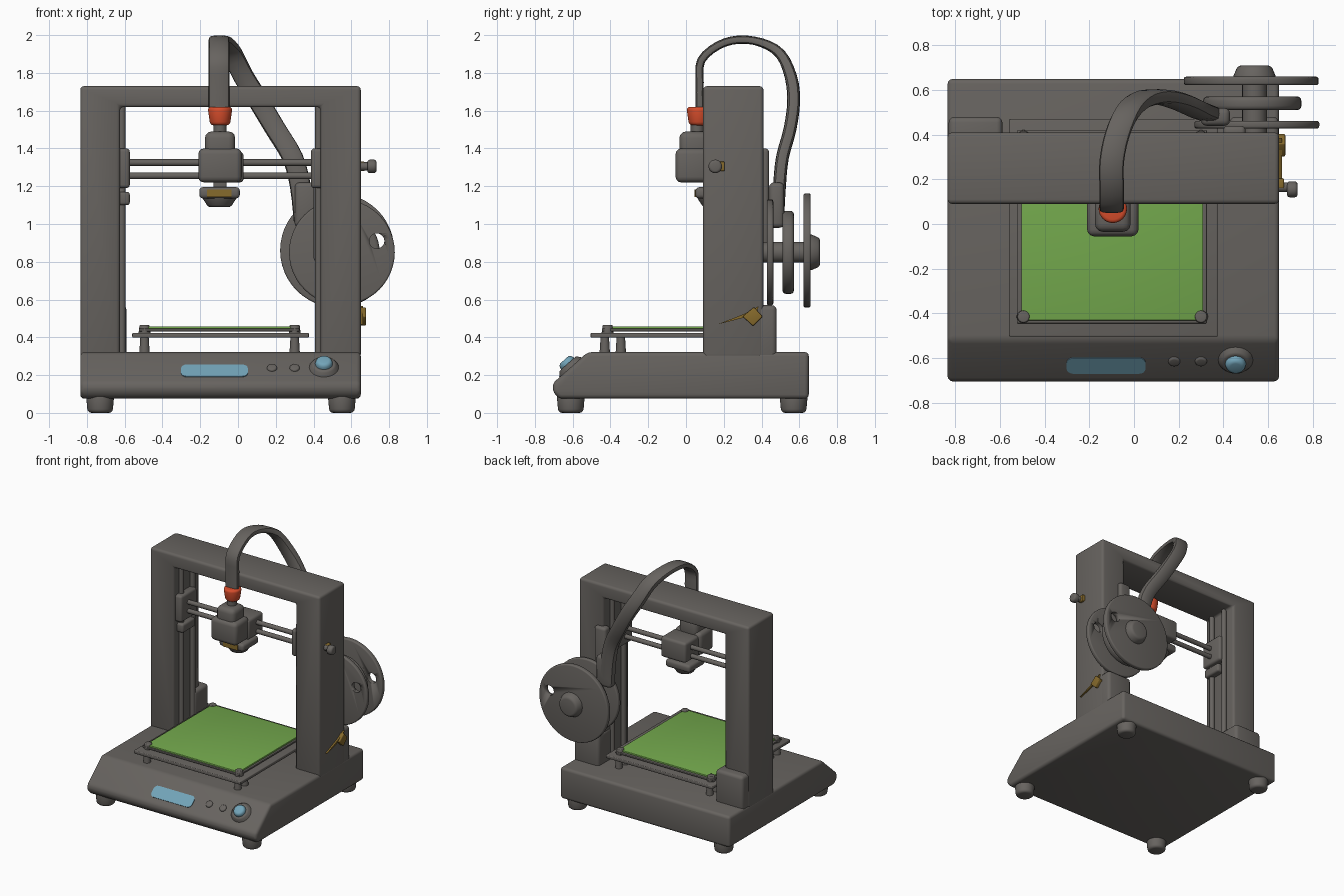
import bpy, bmesh, math
from mathutils import Vector, Matrix

if "Cube" in bpy.data.objects:
    bpy.data.objects.remove(bpy.data.objects["Cube"])


def material(name, rgb):
    m = bpy.data.materials.new(name)
    m.diffuse_color = (*rgb, 1)
    m.use_nodes = True
    m.node_tree.nodes["Principled BSDF"].inputs["Base Color"].default_value = m.diffuse_color
    return m


GRAY = material("warm gray", (0.135, 0.125, 0.115))
GREEN = material("bed green", (0.175, 0.40, 0.075))
BLUE = material("panel blue", (0.17, 0.37, 0.48))
RED = material("coupling red", (0.68, 0.075, 0.025))
GOLD = material("brass", (0.24, 0.145, 0.025))


def finish(name, bm, mat, bev=0.0, seg=3):
    bmesh.ops.recalc_face_normals(bm, faces=bm.faces)
    if bev:
        edges = [e for e in bm.edges if len(e.link_faces) == 2 and e.calc_face_angle() > 0.45]
        bmesh.ops.bevel(bm, geom=edges, offset=bev, segments=seg, profile=0.5,
                        affect='EDGES', clamp_overlap=True)
    me = bpy.data.meshes.new(name)
    bm.to_mesh(me)
    bm.free()
    me.materials.append(mat)
    ob = bpy.data.objects.new(name, me)
    bpy.context.collection.objects.link(ob)
    return ob


def box(name, x, y, z, mat=GRAY, bev=0.01):
    bm = bmesh.new()
    bmesh.ops.create_cube(bm, size=1)
    for v in bm.verts:
        v.co = [a[0] + (c + 0.5) * (a[1] - a[0]) for c, a in zip(v.co, (x, y, z))]
    return finish(name, bm, mat, bev)


def prism(name, pts, depth, mat=GRAY, bev=0.0):
    """Extrude a closed outline of 3D points along a depth vector."""
    bm = bmesh.new()
    f = bm.faces.new([bm.verts.new(p) for p in pts])
    top = bmesh.ops.extrude_face_region(bm, geom=[f])['geom']
    bmesh.ops.translate(bm, vec=depth, verts=[g for g in top if isinstance(g, bmesh.types.BMVert)])
    return finish(name, bm, mat, bev)


def rod(name, a, b, r, r2=None, mat=GRAY, bev=0.0, sides=32):
    a, b = Vector(a), Vector(b)
    bm = bmesh.new()
    rot = (b - a).to_track_quat('Z', 'Y').to_matrix().to_4x4()
    bmesh.ops.create_cone(bm, cap_ends=True, segments=sides, radius1=r, radius2=r if r2 is None else r2,
                          depth=(b - a).length, matrix=Matrix.Translation((a + b) / 2) @ rot)
    return finish(name, bm, mat, bev)


# base with sloped control face, and feet
side = [(-.67, .075), (-.705, .11), (-.705, .157), (-.52, .322), (.65, .322), (.65, .075)]
prism("base", [(-.835, y, z) for y, z in side], (1.485, 0, 0), bev=0.022)
for i, (x, y) in enumerate([(-.73, -.61), (.55, -.61), (-.73, .57), (.55, .57)]):
    rod(f"foot_{i}", (x, y, 0), (x, y, .1), .066, .075, bev=0.02)

# gantry frame: two columns and the top beam as one arch
arch = [(-.835, .29), (-.835, 1.73), (.65, 1.73), (.65, .29),
        (.437, .29), (.437, 1.62), (-.625, 1.62), (-.625, .29)]
prism("gantry_frame", [(x, .09, z) for x, z in arch], (0, .32, 0), bev=0.02)
box("left_column_brace", (-.83, -.59), (.3, .48), (.28, .57), bev=0.025)
box("right_column_brace", (.43, .648), (.3, .48), (.28, .57), bev=0.025)

# vertical guide rods and axis end blocks
for tag, x, s in (("left", -.615, 1), ("right", .428, -1)):
    for j, y in enumerate((.17, .31)):
        rod(f"{tag}_guide_rod_{j}", (x, y, .3), (x, y, 1.65), .02, sides=16)
    xs = sorted((x - s * .03, x + s * .042))
    box(f"{tag}_end_block", xs, (.11, .31), (1.19, 1.40), bev=0.018)
    if s > 0:
        box("left_motor_clamp", xs, (.13, .29), (1.10, 1.17), bev=0.015)
for j, z in enumerate((1.325, 1.255)):
    rod(f"cross_rod_{j}", (-.6, .2, z), (.41, .2, z), .018, sides=16)

# print head carriage
box("carriage_front", (-.21, .02), (-.055, .12), (1.22, 1.40), bev=0.03)
box("carriage_cap", (-.175, -.015), (-.035, .12), (1.34, 1.49), bev=0.035)
box("carriage_back", (-.19, .03), (.09, .28), (1.22, 1.38), bev=0.02)
rod("carriage_neck", (-.095, .06, 1.46), (-.095, .06, 1.55), .035)
rod("cable_coupling", (-.095, .068, 1.522), (-.095, .068, 1.62), .052, .066, RED, bev=0.018)

# nozzle
box("nozzle_mount", (-.13, -.06), (.09, .2), (1.17, 1.24), bev=0.01)
box("nozzle_body", (-.205, .01), (.05, .25), (1.135, 1.195), bev=0.02)
rod("nozzle_tip", (-.098, .15, 1.145), (-.098, .15, 1.09), .095, .06, bev=0.012)
box("nozzle_brass_plate", (-.165, -.035), (.045, .052), (1.142, 1.182), GOLD, 0.0)

# flat cable sweeping from the head over the beam to the spool
path = [Vector(p) for p in (
    (-.1, .072, 1.6), (-.1, .072, 1.75), (-.1, .08, 1.865), (-.1, .17, 1.945), (-.1, .28, 1.976),
    (-.075, .4, 1.96), (-.03, .5, 1.90), (.03, .555, 1.78), (.11, .57, 1.65), (.2, .55, 1.5),
    (.29, .51, 1.35), (.33, .495, 1.2), (.35, .485, 1.02))]
pts = []
for i in range(len(path) - 1):
    p0, p1, p2, p3 = (path[min(max(i + k, 0), len(path) - 1)] for k in (-1, 0, 1, 2))
    for t in (0, 1 / 3, 2 / 3):
        pts.append(0.5 * (2 * p1 + (p2 - p0) * t + (2 * p0 - 5 * p1 + 4 * p2 - p3) * t * t
                          + (3 * p1 - p0 - 3 * p2 + p3) * t ** 3))
pts.append(path[-1])
bm = bmesh.new()
rings, N = [], 12
for i, p in enumerate(pts):
    tan = (pts[min(i + 1, len(pts) - 1)] - pts[max(i - 1, 0)]).normalized()
    wide = (Vector((1, 0, 0)) - tan * tan.x).normalized()
    thin = tan.cross(wide)
    h = 0.022 + 0.012 * min(1, max(0, (i - 14) / 8))
    ring = []
    for k in range(N):
        c, s = math.cos(2 * math.pi * k / N), math.sin(2 * math.pi * k / N)
        ring.append(bm.verts.new(p + wide * 0.055 * math.copysign(abs(c) ** .6, c)
                                 + thin * h * math.copysign(abs(s) ** .6, s)))
    rings.append(ring)
for a, b in zip(rings, rings[1:]):
    for k in range(N):
        bm.faces.new((a[k], a[(k + 1) % N], b[(k + 1) % N], b[k]))
bm.faces.new(rings[0])
bm.faces.new(rings[-1])
finish("flat_cable", bm, GRAY)

# filament spool with a hole through its two flanges
cx, cz = .55, .85
front = rod("spool_front_flange", (cx, .428, cz), (cx, .462, cz), .28, bev=0.01, sides=48)
rod("spool_winding", (cx - .02, .51, cz), (cx - .02, .572, cz), .22, bev=0.02, sides=48)
back = rod("spool_back_flange", (cx - .025, .622, cz + .01), (cx - .025, .66, cz + .01), .302,
           bev=0.01, sides=48)
rod("spool_axle", (cx - .01, .38, cz), (cx - .01, .67, cz), .055)
rod("spool_hub", (cx - .01, .65, cz), (cx - .01, .71, cz), .1, .075, bev=0.015)
cutter = rod("spool_hole_cutter", (.735, .3, .91), (.735, .8, .91), .04, sides=20)
cutter.hide_render = True
cutter.hide_viewport = False
cutter.display_type = 'WIRE'
for ob in (front, back):
    mod = ob.modifiers.new("hole", 'BOOLEAN')
    mod.operation = 'DIFFERENCE'
    mod.object = cutter

# spool bracket joining column, cable and axle
box("spool_bracket", (.30, .43), (.44, .52), (.98, 1.22), bev=0.025)
box("bracket_arm", (.40, .50), (.37, .44), (.80, 1.40), bev=0.02)

# heated bed: lower plate, upper plate, green sheet, posts and corner clips
box("bed_lower_plate", (-.56, .375), (-.505, .47), (.398, .424), bev=0.006)
box("bed_upper_plate", (-.525, .325), (-.445, .42), (.432, .446), bev=0.004)
box("bed_sheet", (-.505, .31), (-.432, .40), (.442, .458), GREEN, 0.004)
for i, x in enumerate((-.495, .30)):
    for j, y in enumerate((-.415, .39)):
        rod(f"corner_clip_{i}{j}", (x, y, .42), (x, y, .466), .032, .026, bev=0.005, sides=16)
    for j, y in enumerate((-.43, -.345, .33, .41)):
        rod(f"bed_post_{i}{j}", (x, y, .31), (x, y, .405), .028, .022, sides=16)

# control panel: screen, two small buttons and the dial on the sloped face
tilt = Matrix.Rotation(math.atan2(.165, .185), 3, 'X')
nrm = tilt @ Vector((0, 0, 1))


def on_slope(x, y):
    return Vector((x, y, .157 + (y + .705) * .165 / .185))


outline = []
for sx, sy, a0 in ((1, 1, 0), (-1, 1, 90), (-1, -1, 180), (1, -1, 270)):
    for k in range(5):
        a = math.radians(a0 + k * 22.5)
        local = Vector((sx * .147 + .03 * math.cos(a), sy * .017 + .03 * math.sin(a), -.004))
        outline.append(on_slope(-.125, -.633) + tilt @ local)
prism("screen", outline, nrm * .009, BLUE)
for i, x in enumerate((.18, .30)):
    c = on_slope(x, -.615)
    rod(f"button_{i}", c - nrm * .01, c + nrm * .01, .03, .024, bev=0.006, sides=20)
c = on_slope(.455, -.61)
rod("dial_collar", c - nrm * .01, c + nrm * .025, .085, .06, bev=0.008)
rod("dial_cap", c + nrm * .01, c + nrm * .052, .05, .04, BLUE, bev=0.015)

# right side fittings: tension knob and brass lever
rod("tension_knob_stem", (.63, .165, 1.305), (.70, .165, 1.305), .022, sides=16)
rod("tension_knob", (.685, .155, 1.305), (.733, .155, 1.305), .036, bev=0.014, sides=20)
box("tension_knob_brass", (.64, .672), (.16, .205), (1.28, 1.33), GOLD, 0.006)
diamond = [(.30, .51), (.355, .46), (.405, .51), (.36, .56)]
prism("brass_latch", [(.64, y, z) for y, z in diamond], (.038, 0, 0), GOLD, 0.006)
lever = [(.165, .468), (.31, .525), (.385, .565), (.37, .52), (.31, .505)]
prism("brass_lever", [(.645, y, z) for y, z in lever], (.018, 0, 0), GOLD)

# smooth shading with crisp edges
for ob in bpy.context.scene.objects:
    ob.select_set(True)
    bpy.context.view_layer.objects.active = ob
bpy.ops.object.shade_smooth_by_angle(angle=math.radians(40))
